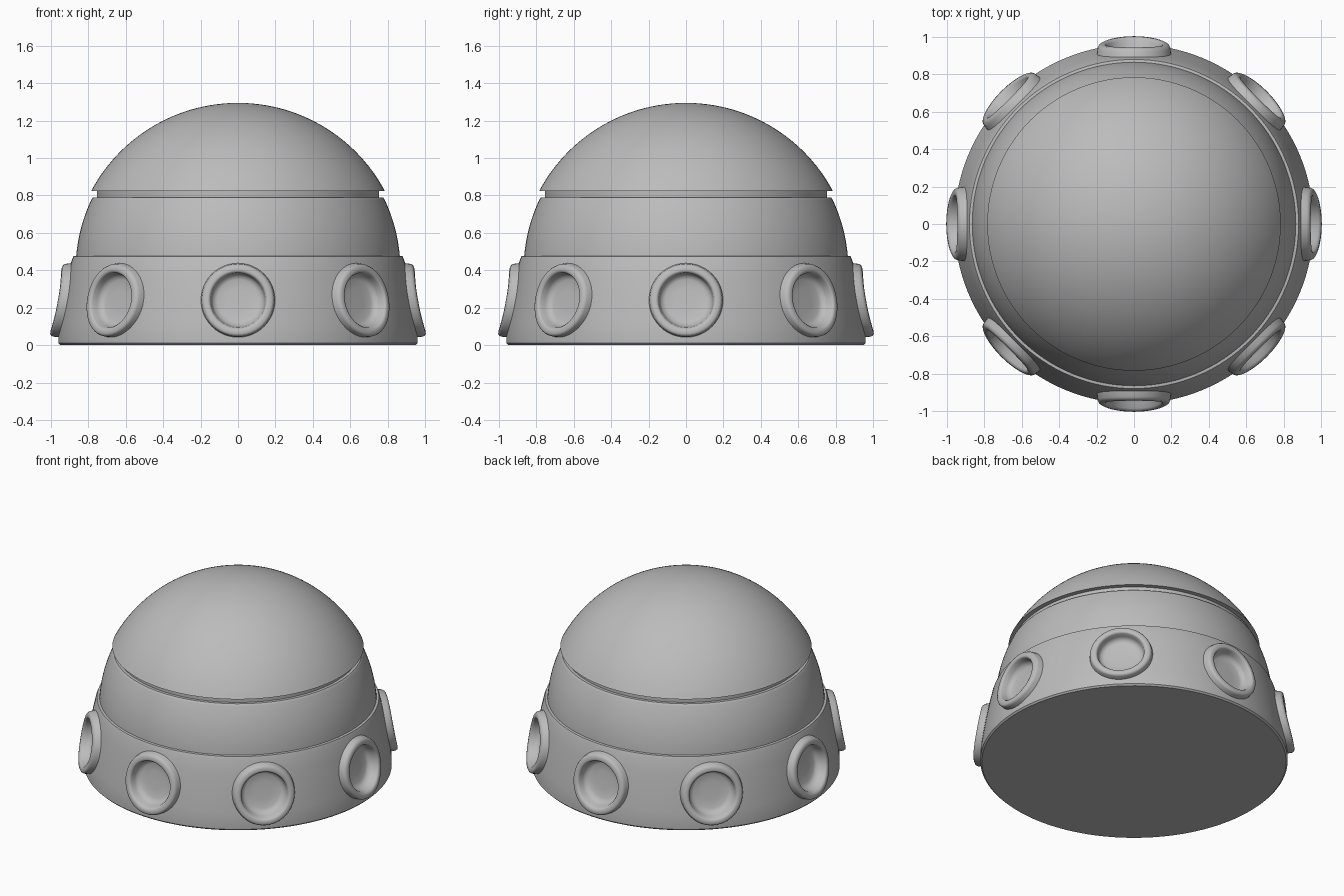
import bpy, bmesh, math
from mathutils import Matrix

if "Cube" in bpy.data.objects:
    bpy.data.objects.remove(bpy.data.objects["Cube"])

grey = bpy.data.materials.new("plain grey")
grey.use_nodes = True
COLOUR = (0.5, 0.5, 0.5, 1)
grey.diffuse_color = COLOUR
grey.node_tree.nodes["Principled BSDF"].inputs["Base Color"].default_value = COLOUR

SEGMENTS = 128
SPHERE_Z = 0.405
WINDOW_Z = 0.24
SKIRT = [(0.95, 0), (0.96, 0.01), (0.96, 0.06), (0.952, 0.12), (0.933, 0.24),
         (0.91, 0.36), (0.89, 0.45), (0.88, 0.475)]


def finish(bm, name, angle=35):
    bmesh.ops.remove_doubles(bm, verts=bm.verts, dist=1e-5)
    bmesh.ops.recalc_face_normals(bm, faces=bm.faces)
    mesh = bpy.data.meshes.new(name)
    bm.to_mesh(mesh)
    bm.free()
    mesh.materials.append(grey)
    obj = bpy.data.objects.new(name, mesh)
    bpy.context.collection.objects.link(obj)
    smooth(obj, angle)
    return obj


def smooth(obj, angle):
    bpy.ops.object.select_all(action='DESELECT')
    obj.select_set(True)
    bpy.context.view_layer.objects.active = obj
    bpy.ops.object.shade_smooth_by_angle(angle=math.radians(angle))


def lathe(name, profile):
    """Spin a (radius, height) profile around z, closed at the axis."""
    bm = bmesh.new()
    loops = []
    for r, z in profile:
        loops.append([bm.verts.new((r * math.cos(a), r * math.sin(a), z))
                      for a in (math.tau * i / SEGMENTS for i in range(SEGMENTS))])
    for low, high in zip(loops, loops[1:]):
        for i in range(SEGMENTS):
            j = (i + 1) % SEGMENTS
            bm.faces.new((low[i], low[j], high[j], high[i]))
    bm.faces.new(loops[0][::-1])
    bm.faces.new(loops[-1])
    return finish(bm, name)


def arc(radius, z0, z1, steps):
    zs = [z0 + (z1 - z0) * math.sin(math.pi / 2 * i / steps) for i in range(steps + 1)]
    return [(math.sqrt(max(radius**2 - (z - SPHERE_Z)**2, 1e-6)), z) for z in zs]


def skirt_radius(z):
    for (r0, z0), (r1, z1) in zip(SKIRT, SKIRT[1:]):
        if z <= z1:
            return r0 + (r1 - r0) * (z - z0) / (z1 - z0)
    return SKIRT[-1][0]


def porthole(name, angle):
    """Raised ring with a shallow dish, wrapped onto the skirt."""
    section = [(0.2, -0.015), (0.194, 0.03), (0.188, 0.04), (0.18, 0.044), (0.162, 0.044),
               (0.153, 0.04), (0.147, 0.03), (0.142, 0), (0.132, -0.025), (0.11, -0.035),
               (0.06, -0.04)]
    bm = bmesh.new()
    count = 48
    loops = []
    for rho, lift in section:
        loop = []
        for i in range(count):
            t = math.tau * i / count
            u, z = rho * math.cos(t), WINDOW_Z + rho * math.sin(t)
            loop.append(bm.verts.new((math.sqrt(skirt_radius(z)**2 - u * u) + lift, u, z)))
        loops.append(loop)
    for outer, inner in zip(loops, loops[1:]):
        for i in range(count):
            j = (i + 1) % count
            bm.faces.new((outer[i], outer[j], inner[j], inner[i]))
    bm.faces.new(loops[-1])
    bm.transform(Matrix.Rotation(angle, 4, 'Z'))
    return finish(bm, name, 60)


# Dome cap with a lip, over a recessed neck and a curved middle band
lathe("dome_cap", [(0.74, 0.825)] + arc(0.89, 0.825, 1.295, 32))
lathe("neck_groove", [(0.755, 0.77), (0.755, 0.83)])
lathe("middle_band", [(0.866, 0.46)] + arc(0.868, 0.475, 0.78, 16) + [(0.775, 0.79), (0.75, 0.79)])
skirt = lathe("skirt", SKIRT + [(0.86, 0.478)])

# Round openings cut through the skirt for the portholes
angles = [math.tau * k / 8 for k in range(8)]
bm = bmesh.new()
for a in angles:
    place = (Matrix.Rotation(a, 4, 'Z') @ Matrix.Translation((0.95, 0, WINDOW_Z))
             @ Matrix.Rotation(math.pi / 2, 4, 'Y'))
    bmesh.ops.create_cone(bm, cap_ends=True, segments=48, radius1=0.16, radius2=0.16,
                          depth=0.28, matrix=place)
cutter = finish(bm, "porthole_cutter")
cutter.hide_render = True
cut = skirt.modifiers.new("openings", 'BOOLEAN')
cut.operation = 'DIFFERENCE'
cut.object = cutter
bpy.ops.object.select_all(action='DESELECT')
bpy.context.view_layer.objects.active = skirt
bpy.ops.object.modifier_apply(modifier=cut.name)
bpy.data.objects.remove(cutter)
smooth(skirt, 35)

for k, a in enumerate(angles):
    porthole(f"porthole_{k + 1}", a)
